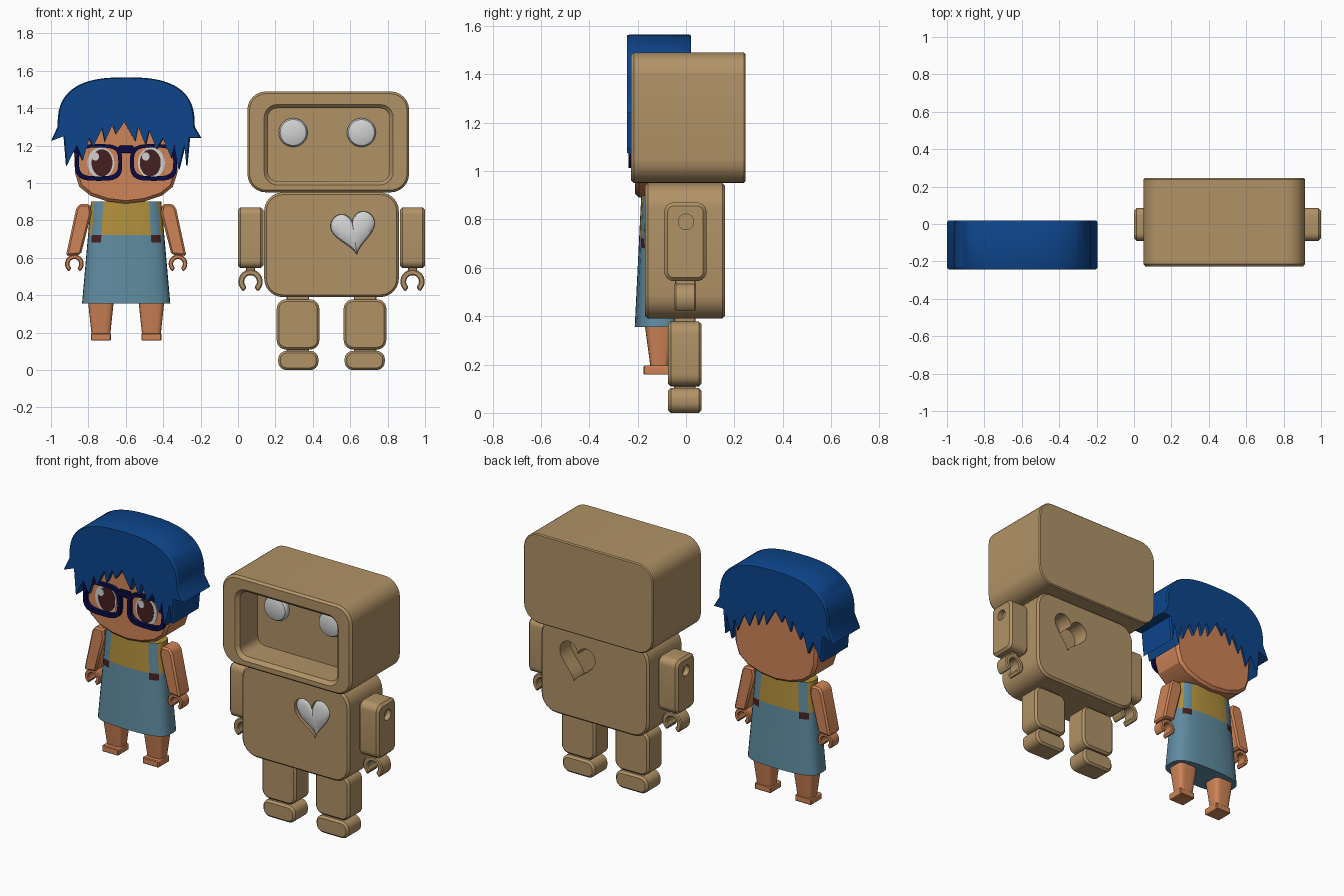
import bpy, bmesh, math

if "Cube" in bpy.data.objects:
    bpy.data.objects.remove(bpy.data.objects["Cube"])


def material(name, rgb):
    m = bpy.data.materials.new(name)
    m.diffuse_color = (*rgb, 1)
    m.use_nodes = True
    m.node_tree.nodes["Principled BSDF"].inputs["Base Color"].default_value = m.diffuse_color
    return m


TAN = material("cardboard tan", (0.44, 0.29, 0.135))
SILVER = material("silver", (0.64, 0.64, 0.64))
BLUE = material("hair blue", (0.004, 0.06, 0.26))
SKIN = material("skin", (0.62, 0.23, 0.095))
NAVY = material("navy", (0.003, 0.003, 0.06))
MAROON = material("maroon", (0.06, 0.014, 0.014))
DENIM = material("denim", (0.115, 0.26, 0.35))
GOLD = material("gold", (0.44, 0.28, 0.045))

PLACE = {"x": lambda a, b, t: (t, a, b), "y": lambda a, b, t: (a, t, b), "z": lambda a, b, t: (a, b, t)}


def finish(ob):
    ob.data.shade_smooth()
    ob.data.set_sharp_from_angle(angle=math.radians(30))


def bake(ob):
    dg = bpy.context.evaluated_depsgraph_get()
    me = bpy.data.meshes.new_from_object(ob.evaluated_get(dg))
    ob.modifiers.clear()
    ob.data = me
    finish(ob)


def stack(name, sections, mats, axis="y", closed=False):
    """Skin a list of (loop of 2D points, position along axis)."""
    if not isinstance(mats, list):
        mats = [mats]
    bm = bmesh.new()
    loops = [[bm.verts.new(PLACE[axis](a, b, t)) for a, b in pts] for pts, t in sections]
    n = len(loops[0])
    pairs = list(zip(loops, loops[1:]))
    if closed:
        pairs.append((loops[-1], loops[0]))
    else:
        bm.faces.new(loops[0])
        bm.faces.new(loops[-1])
    for p, q in pairs:
        for i in range(n):
            j = (i + 1) % n
            bm.faces.new((p[i], p[j], q[j], q[i]))
    bmesh.ops.recalc_face_normals(bm, faces=bm.faces)
    me = bpy.data.meshes.new(name)
    bm.to_mesh(me)
    bm.free()
    for m in mats:
        me.materials.append(m)
    ob = bpy.data.objects.new(name, me)
    bpy.context.collection.objects.link(ob)
    finish(ob)
    return ob


def rrect(x0, x1, z0, z1, r, inset=0.0, n=6):
    x0, x1, z0, z1, r = x0 + inset, x1 - inset, z0 + inset, z1 - inset, max(r - inset, 0.003)
    corners = [(x1 - r, z1 - r, 0), (x0 + r, z1 - r, 90), (x0 + r, z0 + r, 180), (x1 - r, z0 + r, 270)]
    return [(cx + r * math.cos(math.radians(a + 90 * i / n)), cz + r * math.sin(math.radians(a + 90 * i / n)))
            for cx, cz, a in corners for i in range(n + 1)]


def block(name, rect, t0, t1, bev, mat, axis="y"):
    full, small = rrect(*rect), rrect(*rect, inset=bev)
    return stack(name, [(small, t0), (full, t0 + bev), (full, t1 - bev), (small, t1)], mat, axis)


def oval(cx, cz, rx, rz, n=2.0, count=40):
    out = []
    for i in range(count):
        c, s = math.cos(2 * math.pi * i / count), math.sin(2 * math.pi * i / count)
        out.append((cx + rx * math.copysign(abs(c) ** (2 / n), c), cz + rz * math.copysign(abs(s) ** (2 / n), s)))
    return out


def clip(cx, cz, ro, ri):
    """C-shaped gripper outline, open at the bottom."""
    angs = [math.radians(-55 + 290 * i / 20) for i in range(21)]
    return ([(cx + ro * math.cos(a), cz + ro * math.sin(a)) for a in angs] +
            [(cx + ri * math.cos(a), cz + ri * math.sin(a)) for a in reversed(angs)])


def cut(ob, cutters):
    for c in cutters:
        c.hide_render = True
        m = ob.modifiers.new("cut", "BOOLEAN")
        m.operation, m.solver, m.object = "DIFFERENCE", "EXACT", c
    bake(ob)
    for c in cutters:
        bpy.data.objects.remove(c)


def bevel(ob, width):
    m = ob.modifiers.new("bevel", "BEVEL")
    m.width, m.segments, m.limit_method, m.angle_limit = width, 1, "ANGLE", math.radians(50)
    bake(ob)


# ---------- box robot ----------
HEAD = (0.05, 0.915, 0.95, 1.49, 0.1)
FACE = (0.14, 0.83, 0.99, 1.42, 0.07)
stack("robot_head", [(rrect(*HEAD, inset=0.006), 0.245), (rrect(*HEAD), 0.239), (rrect(*HEAD), -0.215),
                     (rrect(*HEAD, inset=0.012), -0.228), (rrect(*FACE), -0.228),
                     (rrect(*FACE, inset=0.02), -0.208), (rrect(*FACE, inset=0.02), -0.04)], TAN)
for side, x in (("left", 0.295), ("right", 0.66)):
    stack("robot_eye_" + side, [(oval(x, 1.27, 0.077 * k, 0.077 * k), y) for k, y in
                                ((1, -0.035), (1, -0.06), (0.9, -0.072), (0.6, -0.08), (0.2, -0.083))], SILVER)


# Body with a heart pocket in the front and in the back
def heart(k, tilt=math.radians(8)):
    pts = []
    for i in range(48):
        t = 2 * math.pi * i / 48
        a = 16 * math.sin(t) ** 3 * 0.0074 * k
        b = (13 * math.cos(t) - 5 * math.cos(2 * t) - 2 * math.cos(3 * t) - math.cos(4 * t) + 2.5) * 0.0079 * k
        pts.append((0.62 + a * math.cos(tilt) - b * math.sin(tilt), 0.728 + a * math.sin(tilt) + b * math.cos(tilt)))
    return pts


body = block("robot_body", (0.14, 0.86, 0.39, 0.95, 0.1), -0.17, 0.162, 0.012, TAN)
cut(body, [stack("heart_cutter_front", [(heart(1), -0.25), (heart(1), -0.12)], TAN),
           stack("heart_cutter_back", [(heart(1), 0.06), (heart(1), 0.25)], TAN)])
stack("silver_heart", [(heart(k), y) for k, y in ((0.99, -0.115), (0.99, -0.148), (0.88, -0.16),
                                                  (0.65, -0.168), (0.35, -0.172), (0.08, -0.174))], SILVER)

# Robot limbs, mirrored about x = 0.5
for side, s in (("left", -1), ("right", 1)):
    def mx(a, b):
        return tuple(sorted((0.5 + s * a, 0.5 + s * b)))
    ax = mx(0.365, 0.5)
    arm = block("robot_arm_" + side, (-0.09, 0.085, 0.545, 0.87, 0.04), ax[0], ax[1], 0.014, TAN, "x")
    hx = 0.5 + s * 0.5
    cut(arm, [stack("hole_cutter", [(oval(0, 0.79, 0.032, 0.032), hx - 0.03), (oval(0, 0.79, 0.032, 0.032), hx + 0.03)],
                    TAN, "x")])
    hand = clip(0.5 + s * 0.433, 0.473, 0.065, 0.034)
    bevel(stack("robot_hand_" + side, [(hand, -0.048), (hand, 0.042)], TAN), 0.006)
    block("robot_wrist_" + side, (*mx(0.41, 0.456), 0.52, 0.56, 0.005), -0.045, 0.039, 0.004, TAN)
    block("robot_leg_" + side, (*mx(0.065, 0.293), 0.11, 0.378, 0.05), -0.075, 0.065, 0.012, TAN)
    block("robot_foot_" + side, (*mx(0.07, 0.285), 0.0, 0.103, 0.045), -0.075, 0.065, 0.012, TAN)
    block("robot_ankle_" + side, (*mx(0.12, 0.24), 0.09, 0.12, 0.005), -0.05, 0.04, 0.004, TAN)
    block("robot_hip_" + side, (*mx(0.12, 0.24), 0.365, 0.4, 0.005), -0.05, 0.04, 0.004, TAN)

# ---------- girl figure, centred on x = C, y = -0.11 ----------
C, CY = -0.598, -0.11


def at(pts, s=1):
    return [(C + s * a, b) for a, b in pts]


# Hair: domed outline with a jagged fringe, extruded
dome = [(0.367 * math.copysign(abs(math.cos(t)) ** 0.74, math.cos(t)), 1.3 + 0.265 * math.sin(t) ** 0.74)
        for t in (math.pi * i / 28 for i in range(1, 28))]
fringe = [(-0.367, 1.3), (-0.402, 1.225), (-0.335, 1.25), (-0.322, 1.09), (-0.27, 1.2), (-0.235, 1.12), (-0.2, 1.24),
          (-0.18, 1.19), (-0.13, 1.29), (-0.115, 1.22), (-0.075, 1.31), (-0.055, 1.26), (-0.01, 1.325),
          (0.05, 1.22), (0.065, 1.3), (0.105, 1.2), (0.125, 1.28), (0.165, 1.18), (0.2, 1.24), (0.245, 1.13),
          (0.265, 1.2), (0.285, 1.07), (0.318, 1.2), (0.328, 1.09), (0.342, 1.24), (0.403, 1.24), (0.367, 1.3)]
hair = dome + fringe
hair_in = [(a * 0.98, 1.35 + (b - 1.35) * 0.98) for a, b in hair]
stack("hair", [(at(hair_in), -0.243), (at(hair), -0.232), (at(hair), 0.01), (at(hair_in), 0.02)], BLUE)

# Head
jaw = [(0, 0.89), (0.1, 0.902), (0.19, 0.932), (0.25, 0.98), (0.273, 1.05), (0.278, 1.15), (0.278, 1.42)]
skull = jaw + [(-a, b) for a, b in reversed(jaw[1:])]
bevel(stack("girl_head", [(at(skull), -0.21), (at(skull), 0.005)], SKIN), 0.016)


def plate(name, outline, front, mat, thick=0.006):
    return stack(name, [(outline, front), (outline, front + thick)], mat)


# Eyes and spectacles
for side, s in (("left", -1), ("right", 1)):
    ex = C + s * 0.135
    plate("eye_white_" + side, oval(ex, 1.108, 0.072, 0.082), -0.214, SILVER)
    plate("iris_" + side, oval(ex - s * 0.006, 1.108, 0.056, 0.072), -0.217, MAROON)
    plate("eye_glint_" + side, oval(ex - 0.03, 1.142, 0.02, 0.022), -0.22, SILVER)
    outer, inner = oval(C + s * 0.147, 1.11, 0.126, 0.098, 3.4), oval(C + s * 0.147, 1.113, 0.105, 0.077, 3.4)
    stack("spectacle_rim_" + side, [(outer, -0.238), (outer, -0.215), (inner, -0.215), (inner, -0.238)], NAVY,
          closed=True)
    wing = [(0.25, 1.205), (0.312, 1.215), (0.3, 1.175), (0.262, 1.15)]
    plate("spectacle_wing_" + side, at(wing, s), -0.238, NAVY, 0.03)
block("spectacle_bridge", (C - 0.04, C + 0.04, 1.16, 1.2, 0.01), -0.238, -0.215, 0.004, NAVY)

# Dress: tapered tube; bib, straps and buttons coloured by height and column
F = [-1, -0.99, -0.96, -0.9, -0.8, -0.65, -0.35, 0, 0.35, 0.65, 0.8, 0.9, 0.96, 0.99, 1]


def dress_ring(w, d):
    bow = [(1 - abs(f) ** 3) ** (1 / 3) for f in F]
    front = [(C + f * w, CY - d * b) for f, b in zip(F, bow)]
    back = [(C + f * w, CY + d * b) for f, b in zip(F, bow)]
    return front + back[-2:0:-1]


dress = stack("dress", [(dress_ring(0.236 - 0.048 * k, 0.102 - 0.027 * k), 0.355 + 0.545 * k)
                        for k in (0, 0.6, 0.673, 1)], [DENIM, GOLD, MAROON], "z")
for p in dress.data.polygons:
    z, f = p.center.z, abs(p.center.x - C) / (0.236 - 0.048 * (p.center.z - 0.355) / 0.545)
    if z > 0.73 and (f < 0.65 or f > 0.9):
        p.material_index = 1
    elif 0.68 < z < 0.73 and 0.65 < f < 0.9:
        p.material_index = 2

# Girl's limbs
for side, s in (("left", -1), ("right", 1)):
    arm = at([(0.25, 0.888), (0.195, 0.888), (0.185, 0.84), (0.242, 0.618), (0.322, 0.61), (0.268, 0.86)], s)
    bevel(stack("girl_arm_" + side, [(arm, -0.162), (arm, -0.058)], SKIN), 0.01)
    hand = clip(C + s * 0.277, 0.568, 0.05, 0.026)
    bevel(stack("girl_hand_" + side, [(hand, -0.145), (hand, -0.075)], SKIN), 0.005)
    lx = C + s * 0.135
    stack("girl_leg_" + side, [(oval(lx, CY, 0.05, 0.037, 4), 0.19), (oval(lx, CY, 0.068, 0.06, 4), 0.36)], SKIN, "z")
    block("girl_foot_" + side, (lx - 0.053, lx + 0.053, 0.158, 0.196, 0.005), -0.175, -0.07, 0.004, SKIN)
